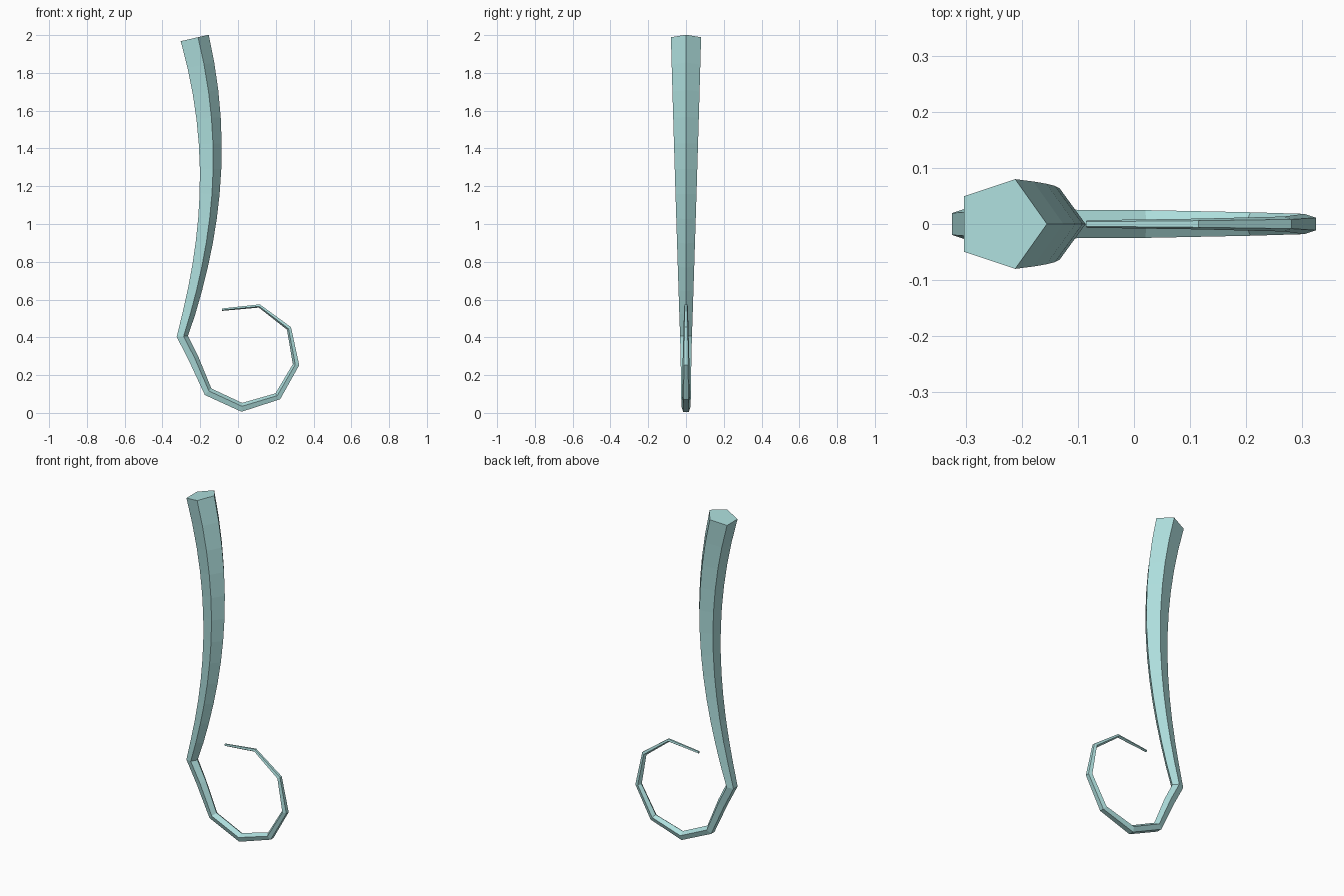
import bpy, bmesh, math
from mathutils import Vector
from mathutils.geometry import interpolate_bezier

if "Cube" in bpy.data.objects:
    bpy.data.objects.remove(bpy.data.objects["Cube"])

SIDES = 5
STEM_RINGS = 13
TOP_RADIUS, BEND_RADIUS = 0.084, 0.033

# One flat colour
teal = bpy.data.materials.new("pale_teal")
teal.use_nodes = True
colour = (0.42, 0.73, 0.72, 1.0)
teal.diffuse_color = colour
bsdf = teal.node_tree.nodes["Principled BSDF"]
bsdf.inputs["Base Color"].default_value = colour
bsdf.inputs["Roughness"].default_value = 0.8

# Stem: a gentle S curve, given as (x, z), thinning downwards
stem = interpolate_bezier(Vector((-0.237, 1.983)), Vector((-0.087, 1.40)),
                          Vector((-0.15, 0.90)), Vector((-0.298, 0.405)), STEM_RINGS)
path = []
for i, p in enumerate(stem):
    f = i / (STEM_RINGS - 1)
    path.append((Vector((p[0], p[1])), TOP_RADIUS + (BEND_RADIUS - TOP_RADIUS) * f))

# Curl: straight segments that coil round to the tip, as x, z, radius
for x, z, r in [(-0.238, 0.287, 0.030), (-0.16, 0.11, 0.027), (0.02, 0.027, 0.026),
                (0.212, 0.086, 0.022), (0.309, 0.255, 0.019), (0.271, 0.448, 0.014),
                (0.113, 0.567, 0.010), (-0.085, 0.547, 0.007)]:
    path.append((Vector((x, z)), r))


def tangent(i):
    """Mean direction of the segments that meet at a path point."""
    total = Vector((0, 0))
    for a in (i - 1, i):
        if 0 <= a < len(path) - 1:
            total += (path[a + 1][0] - path[a][0]).normalized()
    return total.normalized()


# Sweep a pentagon whose ridge runs along the inside of the curl
bm = bmesh.new()
rings = []
for i, (p, r) in enumerate(path):
    t = tangent(i)
    inward = Vector((-t.y, t.x))
    ring = []
    for k in range(SIDES):
        a = 2 * math.pi * k / SIDES
        q = p + inward * (r * math.cos(a))
        ring.append(bm.verts.new((q.x, r * math.sin(a), q.y)))
    rings.append(ring)
for lower, upper in zip(rings, rings[1:]):
    for k in range(SIDES):
        n = (k + 1) % SIDES
        bm.faces.new((lower[k], lower[n], upper[n], upper[k]))
bm.faces.new(rings[0])
bm.faces.new(rings[-1])
bmesh.ops.recalc_face_normals(bm, faces=bm.faces[:])

mesh = bpy.data.meshes.new("curled_tail")
bm.to_mesh(mesh)
bm.free()
mesh.materials.append(teal)
tail = bpy.data.objects.new("curled_tail", mesh)
bpy.context.collection.objects.link(tail)
